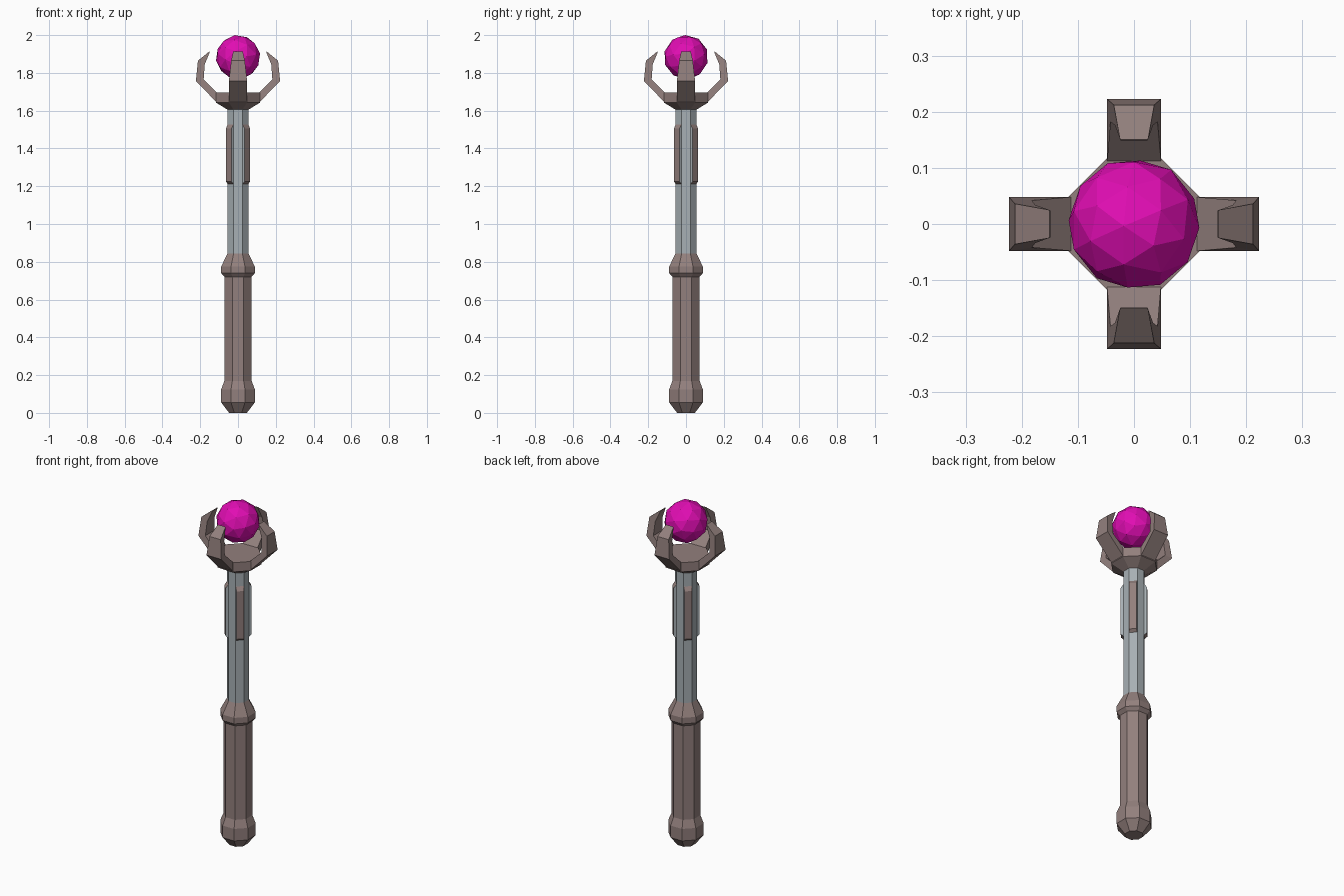
import bpy, bmesh, math
from mathutils import Matrix, Vector

cube = bpy.data.objects.get("Cube")
if cube:
    bpy.data.objects.remove(cube, do_unlink=True)


def material(name, rgb):
    m = bpy.data.materials.new(name)
    m.use_nodes = True
    m.diffuse_color = (*rgb, 1)
    m.node_tree.nodes["Principled BSDF"].inputs["Base Color"].default_value = (*rgb, 1)
    return m


BROWN = material("dull_brown", (0.29, 0.215, 0.205))
STEEL = material("steel_grey", (0.39, 0.435, 0.46))
PINK = material("magenta_gem", (0.75, 0.004, 0.45))


def finish(bm, name, *mats):
    bmesh.ops.recalc_face_normals(bm, faces=bm.faces)
    me = bpy.data.meshes.new(name)
    bm.to_mesh(me)
    bm.free()
    for m in mats:
        me.materials.append(m)
    ob = bpy.data.objects.new(name, me)
    bpy.context.collection.objects.link(ob)
    return ob


def loft(bm, rings):
    """Skin a list of equal-length point rings and cap both ends."""
    rows = [[bm.verts.new(p) for p in ring] for ring in rings]
    n = len(rows[0])
    for a, b in zip(rows, rows[1:]):
        for i in range(n):
            j = (i + 1) % n
            bm.faces.new((a[i], a[j], b[j], b[i]))
    bm.faces.new(rows[0])
    bm.faces.new(rows[-1])


def octagon(apothem, z):
    r = apothem / math.cos(math.pi / 8)
    return [(r * math.cos((k + 0.5) * math.pi / 4),
             r * math.sin((k + 0.5) * math.pi / 4), z) for k in range(8)]


def turned(name, profile, mat):
    bm = bmesh.new()
    loft(bm, [octagon(r, z) for r, z in profile])
    return finish(bm, name, mat)


# Grip with pommel and upper collar, shaft, and the cup that holds the claws
turned("grip", [(0.047, 0), (0.089, 0.055), (0.089, 0.125), (0.072, 0.17), (0.072, 0.72),
                (0.089, 0.74), (0.089, 0.775), (0.055, 0.845)], BROWN)
turned("shaft", [(0.055, 0.84), (0.055, 1.615)], STEEL)
turned("claw_cup", [(0.055, 1.605), (0.117, 1.643), (0.117, 1.697)], BROWN)

# Raised strips on the four diagonal sides of the shaft: brown fronts, steel flanks
for k in range(4):
    bm = bmesh.new()
    loft(bm, [[(x, -w, z0), (x, w, z0), (x, w, z1), (x, -w, z1)]
              for x, w, z0, z1 in ((0.053, 0.0225, 1.21, 1.53), (0.07, 0.02, 1.225, 1.505))])
    bm.normal_update()
    for f in bm.faces:
        f.material_index = 1 if abs(f.normal.y) > 0.7 else 0
    bm.transform(Matrix.Rotation(math.radians(45 + 90 * k), 4, 'Z'))
    finish(bm, f"shaft_strip_{k + 1}", BROWN, STEEL)

# Four hooked claws: (outer point, inner point, outer half width, inner half width)
STATIONS = [((0.112, 1.643), (0.112, 1.697), 0.048, 0.048),
            ((0.223, 1.757), (0.182, 1.765), 0.048, 0.042),
            ((0.212, 1.865), (0.176, 1.845), 0.036, 0.034),
            ((0.151, 1.914), (0.149, 1.911), 0.025, 0.024)]
for k, side in enumerate(("left", "back", "right", "front")):
    bm = bmesh.new()
    loft(bm, [[(o[0], -wo, o[1]), (o[0], wo, o[1]), (i[0], wi, i[1]), (i[0], -wi, i[1])]
              for o, i, wo, wi in STATIONS])
    bm.transform(Matrix.Rotation(math.pi / 2 * k, 4, 'Z'))
    finish(bm, f"{side}_claw", BROWN)

# Faceted gem floating between the claws
bm = bmesh.new()
bmesh.ops.create_icosphere(bm, subdivisions=2, radius=0.118)
bm.transform(Matrix.Rotation(0.35, 4, 'X') @ Matrix.Rotation(0.3, 4, 'Y'))
top = max(v.co.z for v in bm.verts)
bm.transform(Matrix.Translation(Vector((0, 0, 2 - top))))
finish(bm, "gem", PINK)
